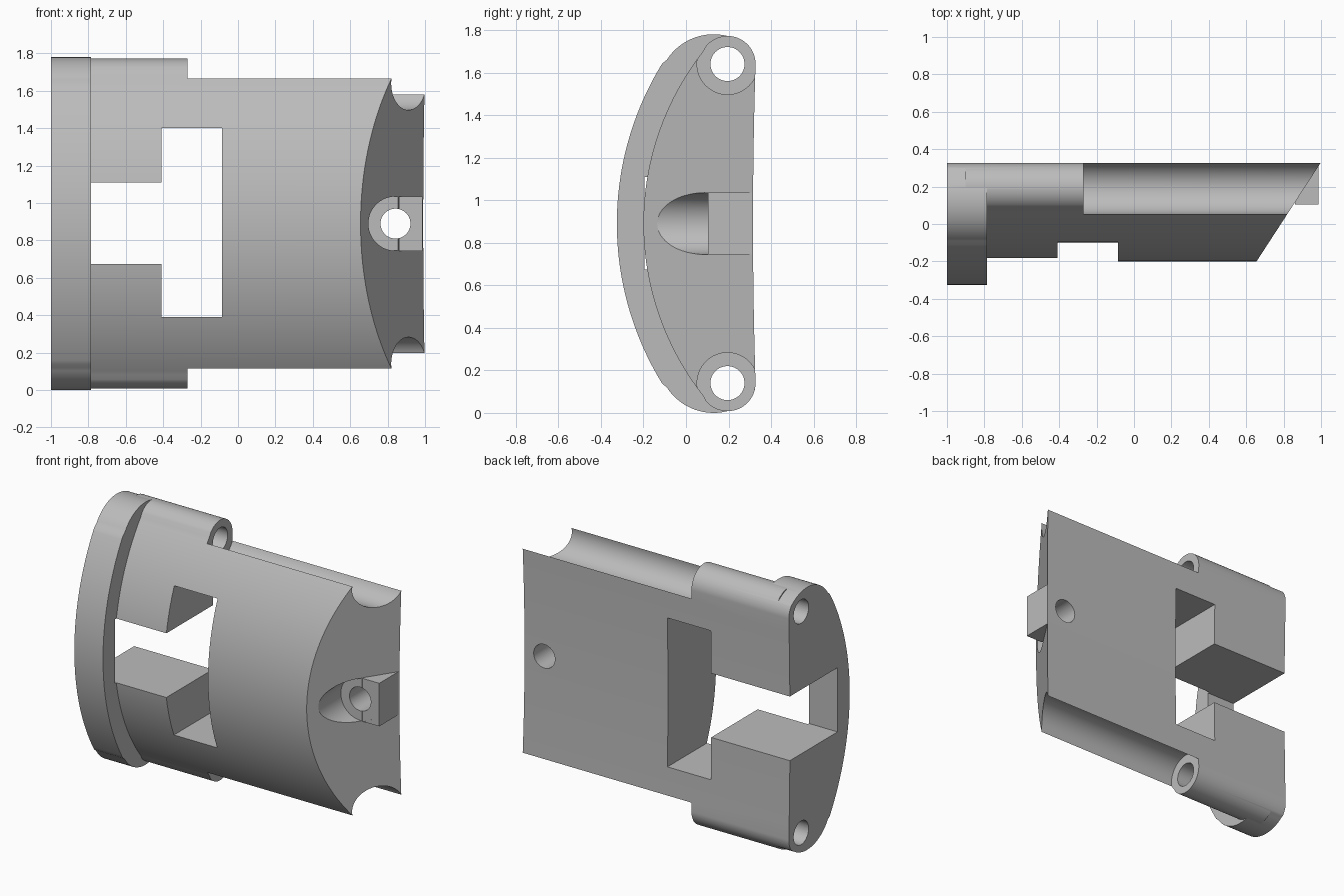
import bpy, bmesh
from math import sin, cos, radians, degrees, atan2
from mathutils import Matrix

if "Cube" in bpy.data.objects:
    bpy.data.objects.remove(bpy.data.objects["Cube"])

MID = 0.89                    # height of the mirror plane
HOLE_Y, HOLE_Z = 0.195, 0.75  # lug centre, height measured from MID
LUG_R, BACK = 0.132, 0.327
ARC_Y = 1.11                  # centre of both front arcs

grey = bpy.data.materials.new("light grey")
grey.use_nodes = True
grey.diffuse_color = (0.5, 0.5, 0.5, 1)
grey.node_tree.nodes["Principled BSDF"].inputs["Base Color"].default_value = (0.5, 0.5, 0.5, 1)


def arc(cy, cz, r, a0, a1, n):
    """Points on an arc, angles in degrees from +y towards +z."""
    angles = [radians(a0 + (a1 - a0) * i / n) for i in range(n + 1)]
    return [(cy + r * cos(a), cz + r * sin(a)) for a in angles]


def finish(name, bm):
    bmesh.ops.recalc_face_normals(bm, faces=bm.faces)
    mesh = bpy.data.meshes.new(name)
    bm.to_mesh(mesh)
    bm.free()
    mesh.materials.append(grey)
    obj = bpy.data.objects.new(name, mesh)
    bpy.context.collection.objects.link(obj)
    return obj


def prism(name, points, lo, hi, axis="X"):
    """Extrude (y, z) points along x, or (x, y) points along z."""
    bm = bmesh.new()
    put = (lambda p, t: (t, *p)) if axis == "X" else (lambda p, t: (*p, t))
    face = bm.faces.new([bm.verts.new(put(p, lo)) for p in points])
    extruded = bmesh.ops.extrude_face_region(bm, geom=[face])["geom"]
    step = (hi - lo, 0, 0) if axis == "X" else (0, 0, hi - lo)
    bmesh.ops.translate(bm, vec=step, verts=[v for v in extruded if isinstance(v, bmesh.types.BMVert)])
    return finish(name, bm)


def box(name, x, y, z):
    return prism(name, [(y[0], z[0]), (y[1], z[0]), (y[1], z[1]), (y[0], z[1])], *x)


def rod(name, y, z, r, lo, hi):
    return prism(name, arc(y, z, r, 0, 360, 64)[:-1], lo, hi)


def rod_y(name, x, z, r, lo, hi):
    obj = rod(name, 0, 0, r, lo, hi)
    obj.data.transform(Matrix.Translation((x, 0, z)) @ Matrix.Rotation(radians(90), 4, "Z"))
    return obj


def combine(target, other, operation):
    mod = target.modifiers.new(operation, "BOOLEAN")
    mod.operation, mod.solver, mod.object = operation, "EXACT", other
    bpy.context.view_layer.objects.active = target
    bpy.ops.object.modifier_apply(modifier=mod.name)
    bpy.data.objects.remove(other)


def profile(upper):
    """Close an upper outline with the slightly hollow back and its mirror."""
    heights = [HOLE_Z * (1 - i / 8) for i in range(1, 9)]
    back = [(BACK - 0.012 * (1 - (h / HOLE_Z) ** 2), h) for h in heights]
    half = upper + back
    mirrored = [(y, -h) for y, h in reversed(half[1:-1])]
    return [(y, h + MID) for y, h in half + mirrored]


# Main shell: broad front arc flowing into the round lugs
turn = degrees(atan2(HOLE_Z, HOLE_Y - ARC_Y))
lug = arc(HOLE_Y, HOLE_Z, LUG_R, turn, 0, 24)
shell = prism("shell", profile(arc(ARC_Y, 0, 1.31, 180, turn, 32)[:-1] + lug), -0.9, 1.05)

# End flange: larger concentric arc with rounded corners
corner_y, corner_z, corner_r = 0.13, 0.628, 0.262
turn = degrees(atan2(corner_z, corner_y - ARC_Y))
outline = arc(ARC_Y, 0, 1.435, 180, turn, 32)[:-1]
outline += arc(corner_y, corner_z, corner_r, turn, 53, 20)
outline += arc(HOLE_Y, HOLE_Z, LUG_R, 38, 0, 8)
flange = prism("flange", profile(outline), -1, -0.785)
combine(shell, flange, "UNION")

# Slanted end
slant = prism("slant_cutter", [(0.525, -0.4), (1.065, 0.43), (1.5, 0.43), (1.5, -0.4)], -1, 3, "Z")
combine(shell, slant, "DIFFERENCE")

# Lug grooves and bores on both long edges
for side in (-1, 1):
    z = MID + side * HOLE_Z
    combine(shell, rod("groove_cutter", HOLE_Y, z, 0.143, -0.27, 1.3), "DIFFERENCE")
    combine(shell, rod("bore_cutter", HOLE_Y, z, 0.08, -1.2, 0), "DIFFERENCE")

# Stepped opening: wide window and narrow slot running out under the flange
combine(shell, box("window_cutter", (-0.41, -0.085), (-0.6, 0.6), (0.39, 1.40)), "DIFFERENCE")
combine(shell, box("slot_cutter", (-1.2, -0.35), (-0.195, 0.6), (0.675, 1.11)), "DIFFERENCE")
combine(shell, box("slot_front_cutter", (-0.785, -0.35), (-0.6, 0.1), (0.675, 1.11)), "DIFFERENCE")

# Screw boss with round recess and through hole
combine(shell, box("boss", (0.86, 0.987), (0.103, 0.31), (MID - 0.146, MID + 0.146)), "UNION")
combine(shell, rod_y("recess_cutter", 0.842, MID, 0.145, -0.5, 0.106), "DIFFERENCE")
combine(shell, rod_y("screw_hole_cutter", 0.842, MID, 0.08, -0.5, 0.6), "DIFFERENCE")

shell.name = "bracket_housing"
bpy.ops.object.select_all(action="DESELECT")
shell.select_set(True)
bpy.context.view_layer.objects.active = shell
bpy.ops.object.shade_smooth_by_angle(angle=radians(30))
